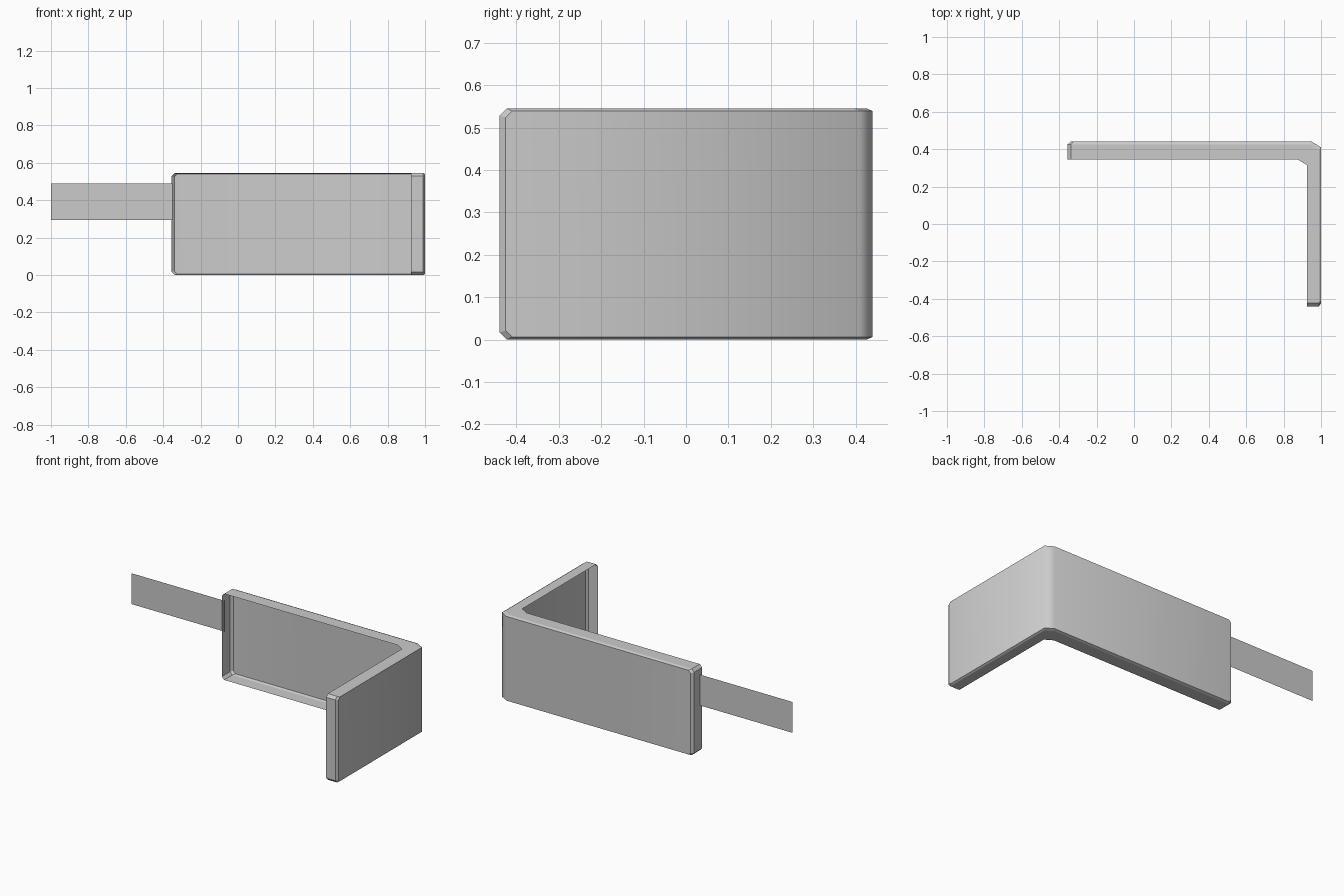
import bpy, bmesh
from mathutils import Vector

cube = bpy.data.objects.get("Cube")
if cube:
    bpy.data.objects.remove(cube)

grey = bpy.data.materials.new("plain grey")
grey.use_nodes = True
colour = (0.6, 0.6, 0.6, 1)
grey.diffuse_color = colour
grey.node_tree.nodes["Principled BSDF"].inputs["Base Color"].default_value = colour

HEIGHT = 0.545
# Plan of the L: outer and inner point at each end and at the cut corner
OUTER = [Vector(p) for p in ((-0.355, 0.44), (0.95, 0.44), (1.0, 0.41), (1.0, -0.44))]
INNER = [Vector(p) for p in ((-0.355, 0.345), (0.875, 0.345), (0.925, 0.315), (0.925, -0.44))]


def add_object(name, bm):
    mesh = bpy.data.meshes.new(name)
    bm.to_mesh(mesh)
    bm.free()
    mesh.materials.append(grey)
    obj = bpy.data.objects.new(name, mesh)
    bpy.context.collection.objects.link(obj)
    return obj


def outline(bm, depth, end_inset, z_inset, cut):
    """Closed loop round the bent panel, with its four free corners cut."""
    a, b, c, d = [o.lerp(i, depth) for o, i in zip(OUTER, INNER)]
    along_x, along_y = Vector((1, 0)), Vector((0, 1))
    a = a + along_x * end_inset
    d = d + along_y * end_inset
    low, high = z_inset, HEIGHT - z_inset
    plan = [a + along_x * cut, b, c, d + along_y * cut]
    points = [(a, low + cut)] + [(p, low) for p in plan] + [(d, low + cut)]
    points += [(d, high - cut)] + [(p, high) for p in reversed(plan)] + [(a, high - cut)]
    return [bm.verts.new((p.x, p.y, z)) for p, z in points]


# Bent cover: outer panel, bevel and rim, left open on the inside
bm = bmesh.new()
face_loop = outline(bm, 0, 0.015, 0.006, 0.015)
bevel_loop = outline(bm, 0.15, 0, 0, 0.017)
rim_loop = outline(bm, 1, 0, 0, 0.017)
for ids in ((0, 1, 2, 9, 10, 11), (2, 3, 8, 9), (3, 4, 5, 6, 7, 8)):
    bm.faces.new([face_loop[i] for i in ids])
for first, second in ((face_loop, bevel_loop), (bevel_loop, rim_loop)):
    n = len(first)
    for i in range(n):
        j = (i + 1) % n
        bm.faces.new((first[i], second[i], second[j], first[j]))
bmesh.ops.recalc_face_normals(bm, faces=bm.faces)
if sum((f.normal.y * f.calc_area() for f in bm.faces)) < 0:
    bmesh.ops.reverse_faces(bm, faces=bm.faces)

# Only the bend of the panel is shaded smooth
bend = [{face_loop[2], face_loop[9]}, {face_loop[3], face_loop[8]}]
for face in bm.faces:
    face.smooth = True
for edge in bm.edges:
    edge.smooth = set(edge.verts) in bend
add_object("bent_cover", bm)

# Flat strap on the end of the long side
bm = bmesh.new()
corners = ((-0.35, 0.295), (-1, 0.295), (-1, 0.49), (-0.35, 0.49))
bm.faces.new([bm.verts.new((x, 0.365, z)) for x, z in corners])
add_object("strap", bm)
